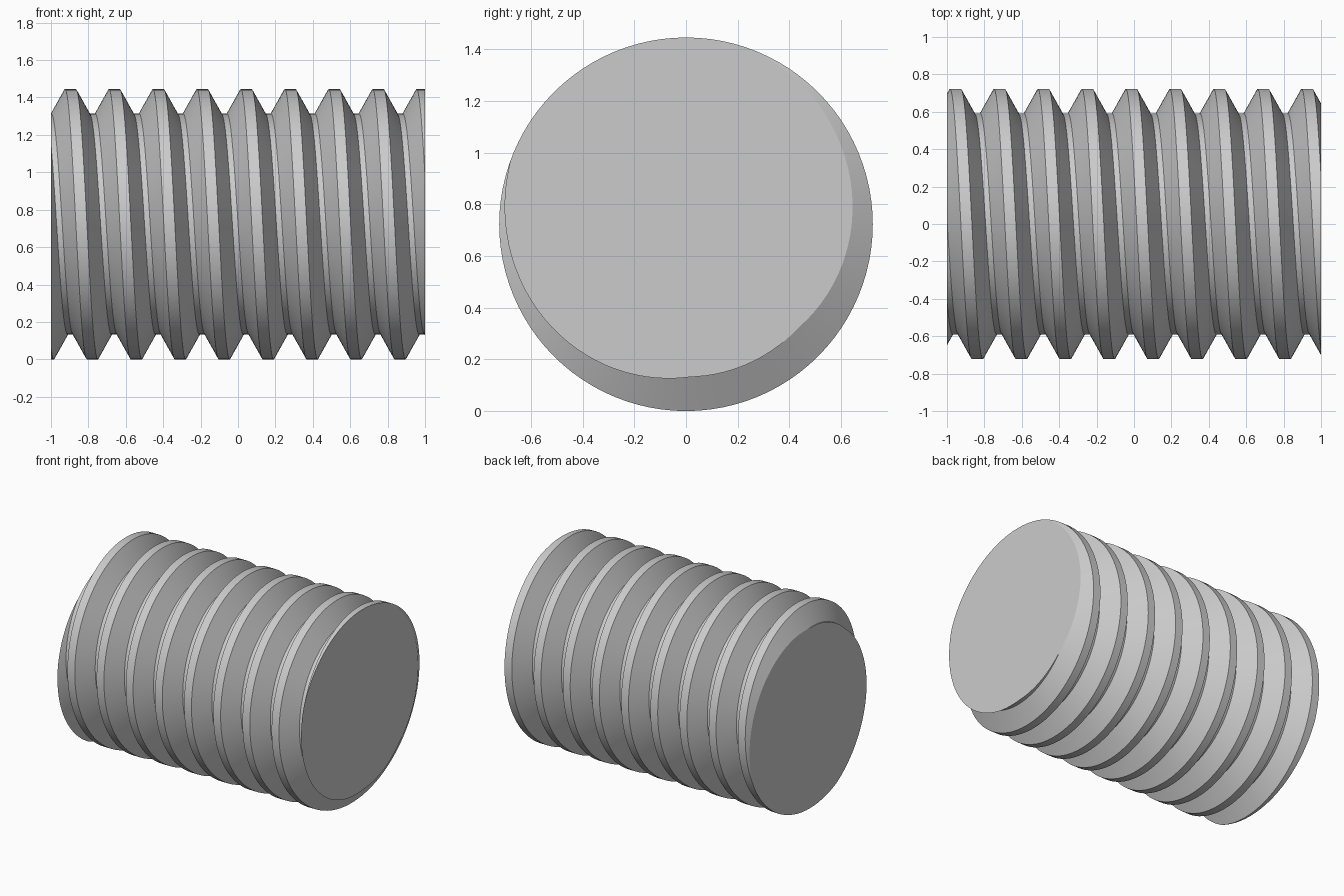
import bpy
import bmesh
import math

cube = bpy.data.objects.get("Cube")
if cube:
    bpy.data.objects.remove(cube, do_unlink=True)

# Thread dimensions
HALF_LENGTH = 1.0
CREST_R, ROOT_R = 0.7225, 0.591
PITCH = 0.235
CREST_W, ROOT_W = 0.059, 0.03
CREST_X = -0.896          # crest centre at the top of the rod
STEPS = 96                # segments per turn
flank = (PITCH - CREST_W - ROOT_W) / 2

# One pitch of the thread: crest flat, falling flank, root flat, rising flank
profile = [(-CREST_W / 2, CREST_R), (CREST_W / 2, CREST_R),
           (CREST_W / 2 + flank, ROOT_R), (CREST_W / 2 + flank + ROOT_W, ROOT_R)]

# Sweep the profile along a helix that overshoots both ends
bm = bmesh.new()
turns = math.ceil(2 * HALF_LENGTH / PITCH) + 4
rows = []
for k in range(turns * STEPS + 1):
    a = 2 * math.pi * k / STEPS
    x0 = CREST_X + PITCH * (k / STEPS - 3)
    rows.append([bm.verts.new((x0 + dx, -r * math.sin(a), CREST_R + r * math.cos(a)))
                 for dx, r in profile])

# Join neighbouring rows; each root meets the crest one turn later
for k in range(len(rows) - 1 - STEPS):
    here = rows[k] + [rows[k + STEPS][0]]
    ahead = rows[k + 1] + [rows[k + 1 + STEPS][0]]
    for j in range(len(profile)):
        bm.faces.new((here[j], here[j + 1], ahead[j + 1], ahead[j]))

# Cut both ends square and cap them
for side in (-1, 1):
    cut = bmesh.ops.bisect_plane(
        bm, geom=bm.verts[:] + bm.edges[:] + bm.faces[:], dist=1e-6,
        plane_co=(side * HALF_LENGTH, 0, 0), plane_no=(side, 0, 0), clear_outer=True)
    rim = [e for e in cut["geom_cut"] if isinstance(e, bmesh.types.BMEdge)]
    bmesh.ops.edgeloop_fill(bm, edges=rim)
bmesh.ops.recalc_face_normals(bm, faces=bm.faces[:])

mesh = bpy.data.meshes.new("threaded_rod")
bm.to_mesh(mesh)
bm.free()
rod = bpy.data.objects.new("threaded_rod", mesh)
bpy.context.collection.objects.link(rod)

# Plain grey metal
grey = bpy.data.materials.new("grey")
grey.use_nodes = True
colour = (0.6, 0.6, 0.6, 1)
grey.diffuse_color = colour
grey.node_tree.nodes["Principled BSDF"].inputs["Base Color"].default_value = colour
mesh.materials.append(grey)

# Smooth sweep with crisp thread edges and ends
bpy.ops.object.select_all(action="DESELECT")
rod.select_set(True)
bpy.context.view_layer.objects.active = rod
bpy.ops.object.shade_smooth_by_angle(angle=math.radians(20))
